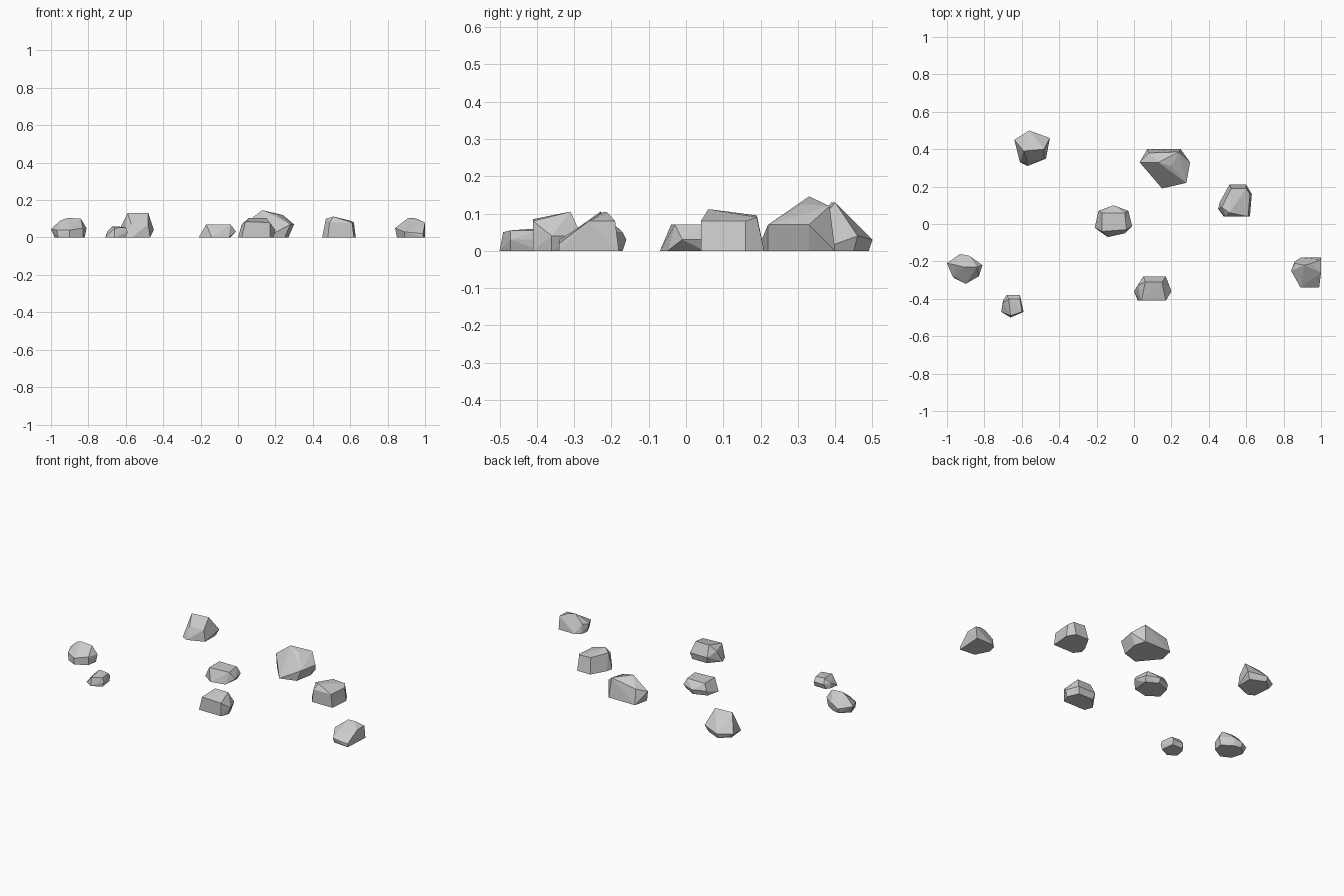
import bpy
import bmesh
from mathutils import Vector

default_cube = bpy.data.objects.get("Cube")
if default_cube:
    bpy.data.objects.remove(default_cube, do_unlink=True)

# One plain grey stone colour
stone = bpy.data.materials.new("stone_grey")
stone.use_nodes = True
stone_colour = (0.6, 0.6, 0.6, 1.0)
stone.diffuse_color = stone_colour
stone.node_tree.nodes["Principled BSDF"].inputs["Base Color"].default_value = stone_colour

CENTI = 0.01  # shapes are given in hundredths of a unit


def make_rock(name, centre, footprint, crown):
    """Wrap a faceted convex stone around a ground outline and its upper corners."""
    bm = bmesh.new()
    for x, y in footprint:
        bm.verts.new(Vector((x, y, 0)) * CENTI)
    for corner in crown:
        bm.verts.new(Vector(corner) * CENTI)
    bmesh.ops.convex_hull(bm, input=list(bm.verts))
    loose = [vert for vert in bm.verts if not vert.link_faces]
    bmesh.ops.delete(bm, geom=loose, context="VERTS")
    # Merge nearly coplanar triangles into broad flat facets
    bmesh.ops.dissolve_limit(bm, angle_limit=0.05, verts=list(bm.verts), edges=list(bm.edges))
    bmesh.ops.recalc_face_normals(bm, faces=list(bm.faces))

    mesh = bpy.data.meshes.new(name)
    bm.to_mesh(mesh)
    bm.free()
    mesh.materials.append(stone)
    rock = bpy.data.objects.new(name, mesh)
    rock.location = Vector((centre[0], centre[1], 0)) * CENTI
    bpy.context.collection.objects.link(rock)
    return rock


# Back row: a tall stone and the largest boulder
make_rock(
    "back_right_rock", centre=(-55, 41),
    footprint=[(-7, 3), (-1, 8), (8, 4), (8, -6), (-2, -10), (-6, -8)],
    crown=[(-9, 4, 3), (-1, 9, 3), (10, 5, 4),
           (-4, -2, 13), (7, -1, 13), (-2, -7, 7), (7, -6, 7)])

make_rock(
    "large_back_boulder", centre=(16, 29),
    footprint=[(-11, 2), (-1, -10), (9, -7), (11, 4), (9, 11), (-9, 11)],
    crown=[(-13, 4, 7), (-8, 9, 9), (-3, 4, 14.6), (8, 9.5, 12),
           (4, 2, 12.5), (14, 4, 7), (12, -7, 7)])

# Middle row: a blocky stone and a low flat-topped one
make_rock(
    "blocky_left_rock", centre=(54, 12),
    footprint=[(-9, -4), (-6, -8), (8, -8), (9, 4), (6, 9), (-3, 9), (-8, 0)],
    crown=[(-7, -3, 10), (-3, -6, 11.2), (7, -8, 8), (-5, -8, 8),
           (-2, 7, 9.5), (6, 7, 9), (8, 4, 8)])

make_rock(
    "flat_middle_rock", centre=(-11, 1),
    footprint=[(-10, -3), (-3, -8), (6, -6), (7, 4), (0, 8), (-8, 5)],
    crown=[(-6, 5, 7), (6, 5, 7), (7, -4, 7), (-6, -5, 7),
           (10, -2, 3), (8, 6, 3), (0, 9, 3), (-8, 6, 3)])

# Front row: two outer stones, a wedge and a pebble
make_rock(
    "outer_right_rock", centre=(-90, -24),
    footprint=[(-8, 2), (-6, -5), (0, -8), (7, -4), (8, 2), (2, 6), (-3, 7)],
    crown=[(-10, 3, 4.5), (-7, -4, 4), (-5, 2, 9), (-1, 1, 10.5), (6, 1, 10),
           (9, 2, 5), (7, -4, 5), (0, -8, 4), (2, 7, 5), (-3, 8, 3)])

make_rock(
    "outer_left_rock", centre=(92, -25),
    footprint=[(-7, 0), (-3, -8), (7, -9), (8, 7), (-3, 7), (-6, 5)],
    crown=[(-8, 0, 5), (-3, -9, 3), (7, -9, 2), (-1, 3, 10.5), (3, 4, 10.2),
           (8, -1, 8), (8, 6, 8), (-6, 4, 6)])

make_rock(
    "front_wedge_rock", centre=(10, -34),
    footprint=[(-10, -2), (-8, -7), (7, -7), (9, -2), (6, 5), (-4, 5)],
    crown=[(-6, -7, 8.5), (7, -7, 8), (-4, 3, 10.5), (5, 3, 10.5),
           (10, -2, 4), (7, 6, 4), (-5, 6, 4), (-8, 1, 7)])

make_rock(
    "small_pebble", centre=(-65, -44),
    footprint=[(-6, -3), (-1, -6), (5, -3), (4, 5), (-3, 5), (-5, 3)],
    crown=[(-2, 4, 6), (4, 4, 5.5), (5, -3, 5.5), (-1, -5, 5),
           (6, -3, 3), (4, 6, 3), (-3, 6, 3), (-5, 2, 3)])
